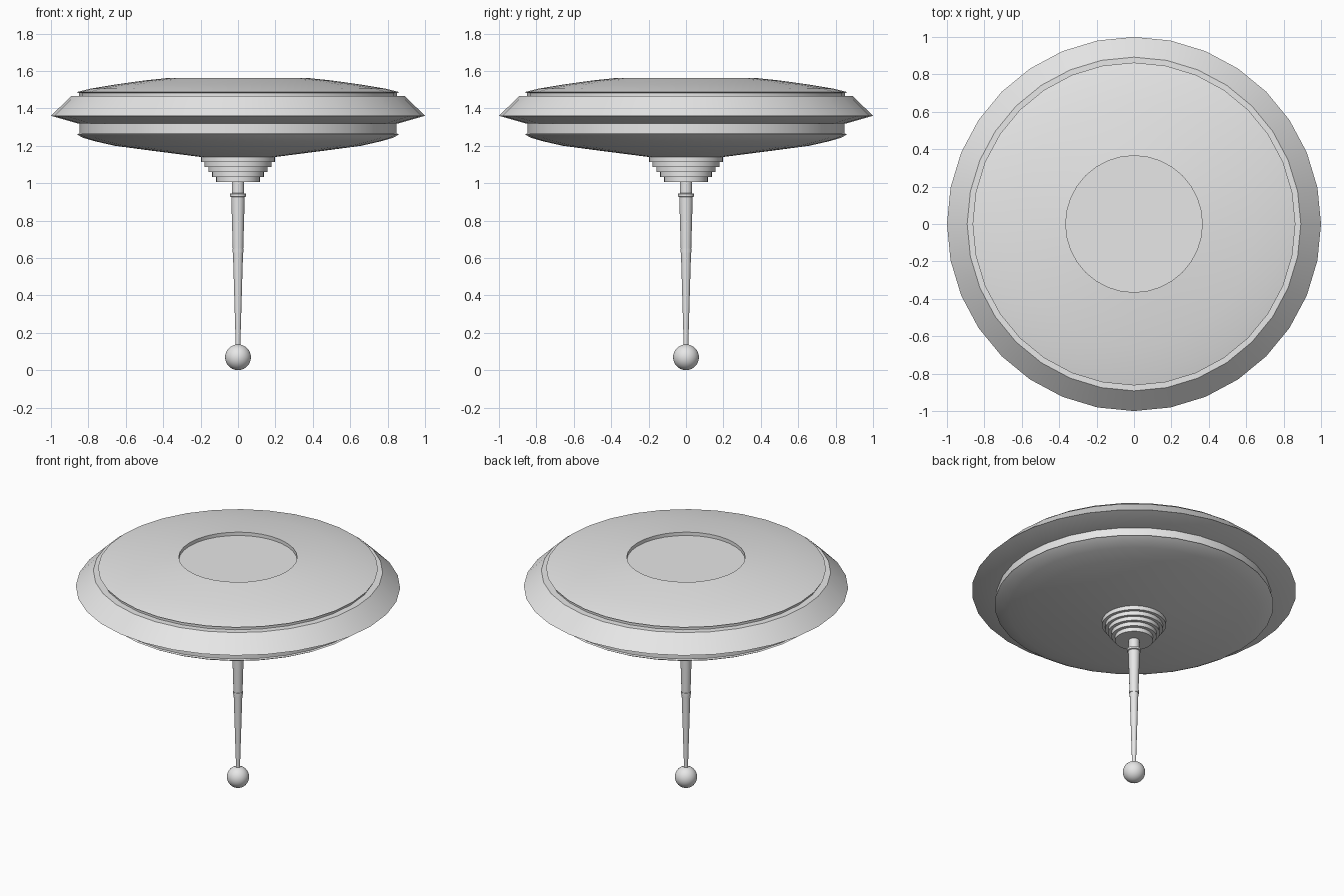
import bpy
import math

if "Cube" in bpy.data.objects:
    bpy.data.objects.remove(bpy.data.objects["Cube"], do_unlink=True)

# One plain grey for everything
grey = bpy.data.materials.new("light grey")
grey.use_nodes = True
colour = (0.8, 0.8, 0.8, 1)
grey.diffuse_color = colour
grey.node_tree.nodes["Principled BSDF"].inputs["Base Color"].default_value = colour


def finish(ob, name):
    ob.name = name
    ob.data.materials.append(grey)
    bpy.ops.object.select_all(action="DESELECT")
    ob.select_set(True)
    bpy.context.view_layer.objects.active = ob
    bpy.ops.object.shade_smooth_by_angle(angle=math.radians(25))


def lathe(name, profile, sides=32):
    """Turn (radius, height) points, listed bottom to top, around z."""
    verts, faces, rings = [], [], []
    for r, z in profile:
        count = sides if r > 0 else 1
        rings.append([len(verts) + i for i in range(count)])
        for i in range(count):
            a = math.tau * i / sides
            verts.append((r * math.cos(a), r * math.sin(a), z))
    for low, high in zip(rings, rings[1:]):
        for i in range(sides):
            j = (i + 1) % sides
            if len(low) == 1:
                faces.append((low[0], high[j], high[i]))
            elif len(high) == 1:
                faces.append((low[i], low[j], high[0]))
            else:
                faces.append((low[i], low[j], high[j], high[i]))
    mesh = bpy.data.meshes.new(name)
    mesh.from_pydata(verts, [], faces)
    ob = bpy.data.objects.new(name, mesh)
    bpy.context.collection.objects.link(ob)
    finish(ob, name)


# Saucer: shallow underside, waist band, sharp rim, domed top
lathe("lower_hull", [(0, 1.14), (0.2, 1.14), (0.45, 1.172), (0.66, 1.2),
                     (0.77, 1.225), (0.83, 1.243), (0.86, 1.26),
                     (0.85, 1.265), (0, 1.265)])
lathe("waist_band", [(0, 1.262), (0.848, 1.262), (0.848, 1.33), (0, 1.33)])
lathe("rim", [(0, 1.32), (0.86, 1.32), (1, 1.36), (0.892, 1.465), (0, 1.465)])
lathe("upper_band", [(0, 1.46), (0.85, 1.46), (0.85, 1.487), (0, 1.487)])

# Top dome with a shallow round recess
lathe("upper_dome", [(0, 1.48), (0.85, 1.482), (0.863, 1.487), (0.79, 1.505),
                     (0.65, 1.528), (0.5, 1.549), (0.365, 1.563),
                     (0.365, 1.54), (0, 1.54)], 32)

# Stepped collar under the hull
steps = [0.117, 0.139, 0.159, 0.178, 0.198]
collar = [(0, 1.005)]
for i, r in enumerate(steps):
    z = 1.005 + i * 0.027
    collar += [(r, z), (r, z + 0.027)]
lathe("stepped_collar", collar + [(0, 1.145)])

# Tapering antenna with its rings
lathe("antenna_rod", [(0, 0.12), (0.013, 0.12), (0.013, 0.16), (0.027, 0.63),
                      (0.03, 0.63), (0.03, 0.65), (0.028, 0.65),
                      (0.036, 0.925), (0.043, 0.928), (0.043, 0.943),
                      (0.033, 0.946), (0.033, 1.01), (0, 1.01)], 24)

# Ball tip
bpy.ops.mesh.primitive_uv_sphere_add(segments=32, ring_count=16, radius=0.069,
                                     location=(0, 0, 0.069))
finish(bpy.context.object, "ball_tip")
